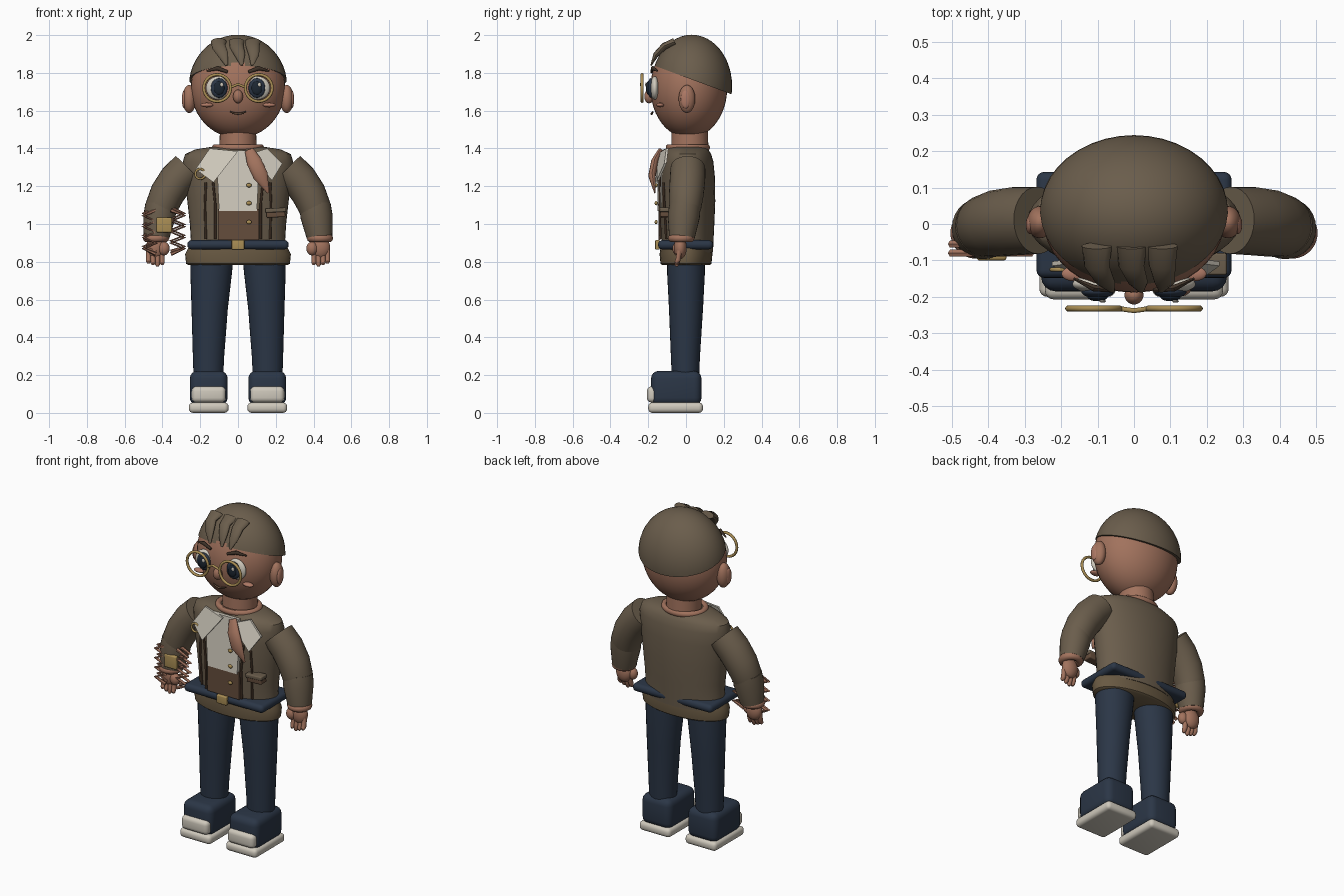
import bpy, bmesh, math
from mathutils import Vector, Matrix

cube = bpy.data.objects.get("Cube")
if cube:
    bpy.data.objects.remove(cube)


def material(name, r, g, b):
    m = bpy.data.materials.new(name)
    m.use_nodes = True
    m.diffuse_color = (r, g, b, 1)
    m.node_tree.nodes["Principled BSDF"].inputs["Base Color"].default_value = (r, g, b, 1)
    return m


BROWN = material("brown cloth", .145, .11, .072)
HEM = material("hem brown", .14, .10, .055)
RUST = material("rust brown", .13, .075, .045)
SKIN = material("skin", .36, .17, .11)
CHEEK = material("blush", .42, .19, .13)
NAVY = material("navy", .024, .037, .062)
WHITE = material("cream white", .62, .58, .50)
GOLD = material("gold", .40, .27, .09)
EYE = material("eye dark", .012, .02, .032)
BROW = material("brow brown", .05, .033, .022)


def finish(bm, name, mat, angle=40):
    bmesh.ops.recalc_face_normals(bm, faces=bm.faces)
    me = bpy.data.meshes.new(name)
    bm.to_mesh(me)
    bm.free()
    me.polygons.foreach_set("use_smooth", [True] * len(me.polygons))
    me.set_sharp_from_angle(angle=math.radians(angle))
    me.materials.append(mat)
    ob = bpy.data.objects.new(name, me)
    bpy.context.scene.collection.objects.link(ob)
    return ob


def ball(name, mat, c, r, tilt=0, cut=None):
    """Ellipsoid, leaned by tilt about y, optionally cut by (point, normal)."""
    bm = bmesh.new()
    bmesh.ops.create_uvsphere(bm, u_segments=40, v_segments=24, radius=1)
    m = Matrix.Translation(c) @ Matrix.Rotation(tilt, 4, 'Y') @ Matrix.Diagonal((*r, 1))
    bm.transform(m)
    if cut:
        geom = bm.verts[:] + bm.edges[:] + bm.faces[:]
        bmesh.ops.bisect_plane(bm, geom=geom, plane_co=cut[0], plane_no=cut[1], clear_outer=True)
        bmesh.ops.holes_fill(bm, edges=[e for e in bm.edges if e.is_boundary])
    return finish(bm, name, mat)


def box(name, mat, lo, hi, bevel=.01, tilt=0):
    lo, hi = Vector(lo), Vector(hi)
    bm = bmesh.new()
    bmesh.ops.create_cube(bm, size=1)
    bm.transform(Matrix.Diagonal((*(hi - lo), 1)))
    bmesh.ops.bevel(bm, geom=bm.edges[:], offset=bevel, segments=4, profile=.5, affect='EDGES')
    bm.transform(Matrix.Translation((lo + hi) / 2) @ Matrix.Rotation(tilt, 4, 'Y'))
    return finish(bm, name, mat)


def skin_rings(name, mat, rings, closed=False):
    bm = bmesh.new()
    rows = [[bm.verts.new(p) for p in ring] for ring in rings]
    n = len(rows[0])
    pairs = list(zip(rows, rows[1:])) + ([(rows[-1], rows[0])] if closed else [])
    for a, b in pairs:
        for i in range(n):
            bm.faces.new((a[i], a[(i + 1) % n], b[(i + 1) % n], b[i]))
    if not closed:
        bm.faces.new(rows[0])
        bm.faces.new(rows[-1])
    return finish(bm, name, mat)


def oval(cx, cy, z, rx, ry, n=40):
    turn = [math.tau * i / n for i in range(n)]
    return [(cx + rx * math.cos(t), cy + ry * math.sin(t), z) for t in turn]


def tube(name, mat, path, radii, n=20, flat=1):
    """Swept round section; flat squashes it towards the front."""
    pts = [Vector(p) for p in path]
    rings = []
    for i, p in enumerate(pts):
        d = (pts[min(i + 1, len(pts) - 1)] - pts[max(i - 1, 0)]).normalized()
        u = Vector((0, 1, 0)).cross(d)
        u = u.normalized() if u.length > .01 else Vector((1, 0, 0))
        v = d.cross(u) * flat
        rings.append([p + radii[i] * (u * math.cos(math.tau * k / n) + v * math.sin(math.tau * k / n))
                      for k in range(n)])
    return skin_rings(name, mat, rings)


def hoop(name, mat, c, major, minor, axis='Y', squash=1):
    rings = []
    rot = Matrix.Rotation(math.pi / 2, 3, 'X') if axis == 'Y' else Matrix.Identity(3)
    for i in range(40):
        t = math.tau * i / 40
        d = Vector((math.cos(t), math.sin(t) * squash, 0))
        rings.append([Vector(c) + rot @ (d * (major + minor * math.cos(a)) + Vector((0, 0, minor * math.sin(a))))
                      for a in [math.tau * k / 10 for k in range(10)]])
    return skin_rings(name, mat, rings, closed=True)


def plate(name, mat, pts, thick=.012):
    bm = bmesh.new()
    f = bm.faces.new([bm.verts.new(p) for p in pts])
    ext = bmesh.ops.extrude_face_region(bm, geom=[f])["geom"]
    bmesh.ops.translate(bm, vec=(0, thick, 0), verts=[g for g in ext if isinstance(g, bmesh.types.BMVert)])
    return finish(bm, name, mat)


# Head, cap-like hair, neck
ball("head", SKIN, (0, .015, 1.72), (.25, .203, .265))
ball("hair", BROWN, (0, .03, 1.73), (.26, .214, .272), cut=((0, .03, 1.765), (0, -.37, -1)))
tube("neck", SKIN, [(0, .02, 1.36), (0, .02, 1.52)], [.1, .095], 32)
hoop("neck_band", SKIN, (0, .01, 1.405), .12, .018, 'Z', .85)
for i, x in enumerate((-.09, .005, .09)):
    lean = (.03, .015, -.015)[i]
    tube(f"fringe_lock_{i}", BROWN,
         [(x - .012, -.06, 1.965), (x - .012, -.115, 1.94), (x + lean * .4, -.16, 1.895), (x + lean, -.185, 1.84)],
         [.042, .036, .028, .007], 14, .5)

# Face
ball("nose", SKIN, (0, -.195, 1.675), (.026, .026, .036))
tube("mouth", RUST, [(x, -.182 + abs(x) * .15, 1.583 + 7 * x * x) for x in (-.042, -.025, 0, .025, .042)],
     [.003, .005, .006, .005, .003], 10)
tube("glasses_bridge", GOLD, [(-.035, -.233, 1.725), (0, -.238, 1.74), (.035, -.233, 1.725)], [.007] * 3, 10)
for side, s in (("left", 1), ("right", -1)):
    ball(side + "_eye_white", WHITE, (s * .105, -.165, 1.72), (.064, .025, .062))
    ball(side + "_iris", NAVY, (s * .1, -.186, 1.72), (.044, .018, .052))
    ball(side + "_pupil", EYE, (s * .1, -.2, 1.72), (.028, .012, .036))
    ball(side + "_eye_glint", WHITE, (s * .1 + .014, -.212, 1.738), (.009, .004, .011))
    hoop(side + "_glasses_rim", GOLD, (s * .11, -.232, 1.72), .071, .008)
    tube(side + "_eyebrow", BROW, [(s * .055, -.182, 1.805), (s * .11, -.176, 1.825), (s * .165, -.15, 1.81)],
         [.008, .012, .004], 10, .8)
    ball(side + "_cheek", CHEEK, (s * .165, -.137, 1.63), (.034, .02, .012))
    ball(side + "_ear", SKIN, (s * .258, .005, 1.662), (.036, .044, .074))
    ball(side + "_inner_ear", CHEEK, (s * .285, -.002, 1.66), (.012, .026, .048))

# Jacket body, hem and belt
body = [(.85, .255, .135), (.92, .25, .138), (1, .255, .142), (1.12, .268, .147), (1.25, .285, .145),
        (1.33, .292, .137), (1.37, .28, .125), (1.395, .225, .11), (1.41, .13, .09)]
skin_rings("jacket_body", BROWN, [oval(0, .008, z, rx, ry) for z, rx, ry in body])
skin_rings("jacket_hem", HEM, [oval(0, 0, z, rx, ry) for z, rx, ry in
                               ((.782, .262, .125), (.79, .275, .135), (.84, .28, .14), (.875, .262, .135))])
box("belt", NAVY, (-.268, -.148, .866), (.268, .143, .914), .022)
box("buckle", GOLD, (-.034, -.163, .864), (.034, -.14, .916), .006)

# Shirt front, collar and neckerchief
plate("waistcoat", RUST, [(-.105, -.146, .915), (.11, -.146, .915), (.11, -.146, 1.08), (-.105, -.146, 1.08)])
plate("shirt_front", WHITE, [(-.1, -.152, 1.07), (.1, -.152, 1.07), (.11, -.15, 1.27),
                             (.09, -.125, 1.39), (-.09, -.125, 1.39), (-.11, -.15, 1.27)], .02)
plate("right_collar", WHITE, [(-.15, -.105, 1.4), (-.225, -.115, 1.29), (-.13, -.162, 1.22), (0, -.15, 1.385)])
plate("left_collar", WHITE, [(.155, -.105, 1.4), (.235, -.115, 1.32), (.18, -.155, 1.23), (.06, -.15, 1.37)])
tube("neckerchief", SKIN, [(.06, -.135, 1.39), (.085, -.165, 1.33), (.12, -.18, 1.255), (.16, -.165, 1.165)],
     [.025, .04, .04, .006], 14, .5)
for i, z in enumerate((1.205, 1.11, 1.01)):
    ball(f"button_{i}", GOLD, (.058, -.158, z), (.014, .008, .011))
for s in (-1, 1):
    tube("jacket_edge", RUST, [(s * .12, -.135, .92), (s * .12, -.141, 1.1), (s * .135, -.139, 1.25)], [.006] * 3, 8)
    tube("jacket_seam", RUST, [(s * .17, -.105, .92), (s * .175, -.115, 1.1), (s * .17, -.12, 1.22)], [.006] * 3, 8)
box("pocket", RUST, (.15, -.135, 1.035), (.25, -.08, 1.08), .007, -.05)
box("pocket_flap", BROWN, (.145, -.14, 1.062), (.255, -.08, 1.085), .006, -.05)
hoop("badge", GOLD, (-.2, -.125, 1.265), .026, .006)

# Arms and hands
for side, s in (("left", 1), ("right", -1)):
    tube(side + "_upper_sleeve", BROWN, [(s * .265, .01, 1.295), (s * .325, .008, 1.235), (s * .375, .002, 1.16),
                                         (s * .405, -.005, 1.09), (s * .412, -.01, 1.04)],
         [.092, .094, .092, .086, .076], 28)
    tube(side + "_forearm_sleeve", BROWN, [(s * .408, -.005, 1.1), (s * .416, -.012, 1.04), (s * .432, -.022, .93)],
         [.083, .085, .068], 28)
    hoop(side + "_cuff", SKIN, (s * .434, -.025, .925), .048, .022, 'Z')
    ball(side + "_palm", SKIN, (s * .438, -.03, .875), (.05, .034, .06))
    ball(side + "_thumb", SKIN, (s * .392, -.045, .87), (.03, .027, .036))
    for i in range(4):
        x = s * (.402 + i * .024)
        end = .775 + .008 * abs(i - 1)
        tube(f"{side}_finger_{i}", SKIN, [(x, -.035, .86), (x, -.042, .81), (x, -.05, end + .008), (x, -.05, end)],
             [.014, .014, .012, .006], 10)

# Watch with zigzag strap
box("watch", GOLD, (-.432, -.1, .955), (-.35, -.075, 1.035), .008)
for name, inner, outer in (("outer", -.435, -.5), ("inner", -.355, -.285)):
    for k, y in enumerate((-.055, -.08)):
        path = [(outer if i % 2 else inner, y, 1.085 - .029 * i - .012 * k) for i in range(9)]
        tube(f"strap_{name}_{k}", SKIN, path, [.011] * 9, 6)

# Legs and shoes
for side, s in (("left", 1), ("right", -1)):
    skin_rings(side + "_leg", NAVY, [oval(s * x, y, z, rx, ry, 32) for x, y, z, rx, ry in
                                     ((.157, -.003, .18, .078, .072), (.156, -.003, .3, .083, .077),
                                      (.15, 0, .55, .096, .09), (.142, 0, .74, .11, .1), (.138, 0, .84, .115, .1))])
    x = s * .155
    box(side + "_shoe", NAVY, (x - .1, -.185, .04), (x + .1, .082, .222), .04)
    box(side + "_sole", WHITE, (x - .105, -.2, 0), (x + .105, .09, .055), .022)
    box(side + "_toe_cap", WHITE, (x - .09, -.207, .055), (x + .09, -.14, .14), .025)
